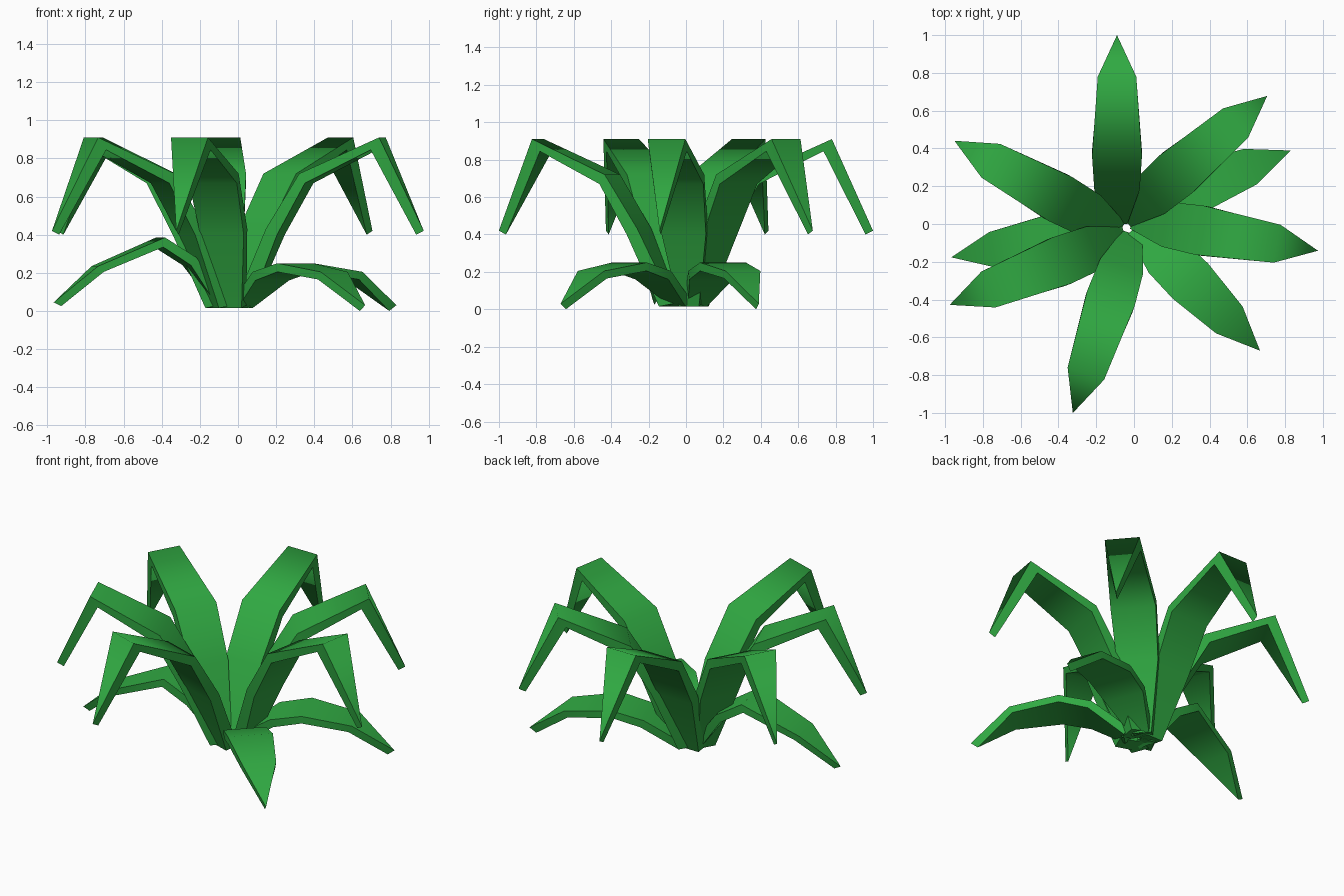
import bpy
import bmesh
from math import cos, sin, radians

cube = bpy.data.objects.get("Cube")
if cube:
    bpy.data.objects.remove(cube, do_unlink=True)

# Single leaf colour
green = bpy.data.materials.new("leaf_green")
green.use_nodes = True
colour = (0.03, 0.4, 0.055, 1)
green.diffuse_color = colour
green.node_tree.nodes["Principled BSDF"].inputs["Base Color"].default_value = colour

CENTRE = (-0.04, -0.02)

# Sections from base to tip: (half width, top reach, top z, under reach, under z)
TALL = [(0.055, 0.02, 0.03, 0.10, 0.015),
        (0.12, 0.20, 0.43, 0.26, 0.40),
        (0.132, 0.38, 0.72, 0.41, 0.67),
        (0.102, 0.80, 0.91, 0.755, 0.845),
        (0.0, 1.02, 0.42, 0.98, 0.40)]
LOW = [(0.055, 0.03, 0.05, 0.07, 0.015),
       (0.125, 0.25, 0.205, 0.27, 0.16),
       (0.132, 0.44, 0.25, 0.44, 0.205),
       (0.10, 0.73, 0.205, 0.71, 0.165),
       (0.0, 0.96, 0.03, 0.92, 0.0)]
ARCHED = [(0.055, 0.02, 0.04, 0.07, 0.015),
          (0.12, 0.20, 0.28, 0.23, 0.24),
          (0.132, 0.37, 0.385, 0.38, 0.335),
          (0.095, 0.72, 0.235, 0.69, 0.205),
          (0.0, 0.94, 0.045, 0.90, 0.025)]


def make_leaf(name, sections, angle, shift):
    """Bent slab leaf growing towards angle, shifted sideways at its root."""
    c, s = cos(radians(angle)), sin(radians(angle))
    bm = bmesh.new()

    def vert(reach, side, z):
        side += shift
        return bm.verts.new((CENTRE[0] + reach * c - side * s,
                             CENTRE[1] + reach * s + side * c, z))

    rings = []
    for half, top_r, top_z, low_r, low_z in sections:
        if half:
            ring = [vert(top_r, -half, top_z), vert(top_r, half, top_z),
                    vert(low_r, half, low_z), vert(low_r, -half, low_z)]
        else:
            top, low = vert(top_r, 0, top_z), vert(low_r, 0, low_z)
            ring = [top, top, low, low]
        rings.append(ring)

    # Skin the rings; the tip closes to a short upright edge
    for a, b in zip(rings, rings[1:]):
        for i in range(4):
            j = (i + 1) % 4
            corners = list(dict.fromkeys((a[i], b[i], b[j], a[j])))
            bm.faces.new(corners)
    bm.faces.new(rings[0])
    bmesh.ops.recalc_face_normals(bm, faces=bm.faces)

    # Smooth along the leaf, crisp along its rims
    for face in bm.faces:
        face.smooth = True
    for edge in bm.edges:
        edge.smooth = False
    for ring in rings[1:-1]:
        for i in range(4):
            bm.edges.get((ring[i], ring[(i + 1) % 4])).smooth = True

    mesh = bpy.data.meshes.new(name)
    bm.to_mesh(mesh)
    bm.free()
    mesh.materials.append(green)
    bpy.context.collection.objects.link(bpy.data.objects.new(name, mesh))


# Tall leaves
for n, (angle, shift) in enumerate([(90, 0.05), (40.6, 0.045), (-9.8, 0.053),
                                    (-108.4, 0.04), (-158.4, 0.035), (151.2, 0.035)]):
    make_leaf(f"tall_leaf_{n + 1}", TALL, angle, shift)

# Low drooping leaves
make_leaf("low_leaf_front_left", LOW, -45, 0.04)
make_leaf("low_leaf_back_left", LOW, 21.6, 0.06)
make_leaf("low_leaf_right", ARCHED, -169.5, -0.015)
